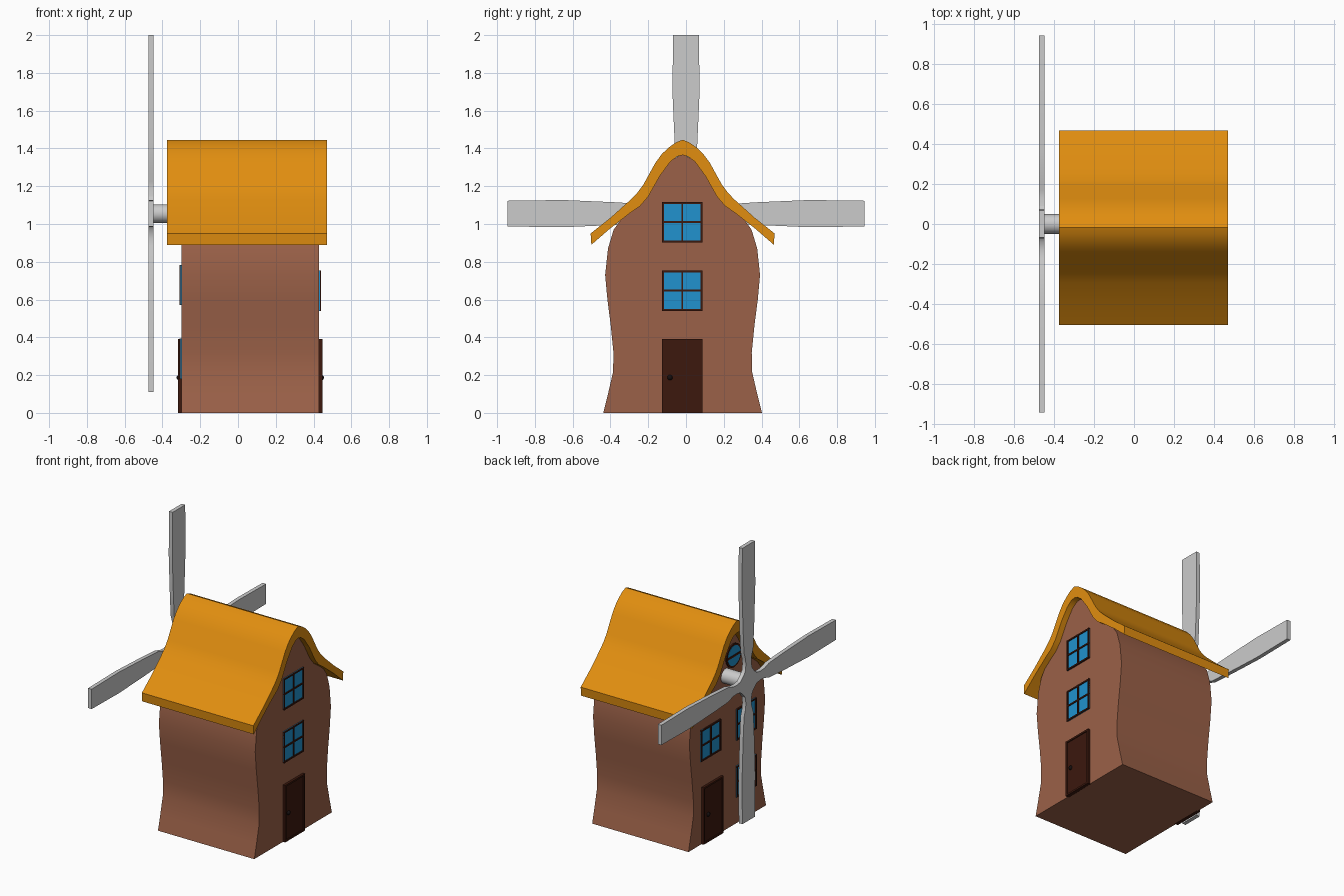
import bpy, bmesh, math
from mathutils import Vector

if "Cube" in bpy.data.objects:
    bpy.data.objects.remove(bpy.data.objects["Cube"])

CY = -0.018            # centre line of house
LEFT, RIGHT = -0.30, 0.43


def mat(name, col):
    m = bpy.data.materials.new(name)
    m.diffuse_color = (*col, 1)
    m.use_nodes = True
    m.node_tree.nodes["Principled BSDF"].inputs["Base Color"].default_value = m.diffuse_color
    return m


BRICK = mat("brick", (0.33, 0.12, 0.065))
THATCH = mat("thatch", (0.75, 0.27, 0.005))
GLASS = mat("glass", (0.015, 0.29, 0.62))
WOOD = mat("dark_wood", (0.045, 0.009, 0.004))
IRON = mat("iron", (0.008, 0.005, 0.005))


def finish(bm, name, m=None, smooth=None):
    bmesh.ops.recalc_face_normals(bm, faces=bm.faces)
    me = bpy.data.meshes.new(name)
    bm.to_mesh(me)
    bm.free()
    ob = bpy.data.objects.new(name, me)
    bpy.context.collection.objects.link(ob)
    if m:
        me.materials.append(m)
    if smooth:
        bpy.ops.object.select_all(action='DESELECT')
        ob.select_set(True)
        bpy.context.view_layer.objects.active = ob
        bpy.ops.object.shade_smooth_by_angle(angle=math.radians(smooth))
    return ob


def extrude(name, pts, x0, x1, m=None, smooth=None):
    """Extrude a y-z outline along x."""
    bm = bmesh.new()
    f = bm.faces.new([bm.verts.new((x0, y, z)) for y, z in pts])
    r = bmesh.ops.extrude_face_region(bm, geom=[f])
    vs = [v for v in r['geom'] if isinstance(v, bmesh.types.BMVert)]
    bmesh.ops.translate(bm, verts=vs, vec=(x1 - x0, 0, 0))
    return finish(bm, name, m, smooth)


def rect(y0, y1, z0, z1):
    return [(y0, z0), (y1, z0), (y1, z1), (y0, z1)]


def circle(y, z, r, n=32):
    return [(y + r * math.cos(2 * math.pi * i / n), z + r * math.sin(2 * math.pi * i / n)) for i in range(n)]


def mirrored(half):
    """Half outline listed from right side towards the centre line."""
    return [(CY + y, z) for y, z in half] + [(CY - y, z) for y, z in reversed(half) if y > 0]


# House body with wavy walls
extrude("house_body", mirrored([
    (.42, 0), (.395, .1), (.368, .217), (.366, .32), (.38, .46), (.398, .6), (.41, .73), (.395, .87),
    (.365, .97), (.31, 1.045), (.276, 1.075), (.182, 1.155), (.12, 1.265), (.065, 1.335), (0, 1.37)]),
    LEFT, RIGHT, BRICK, 35)

# Curved roof band
outer = [(.487, .95), (.382, 1.033), (.276, 1.128), (.24, 1.165), (.208, 1.208), (.144, 1.324),
         (.11, 1.37), (.075, 1.404), (.035, 1.432), (0, 1.446)]
inner = [(.483, .89), (.385, .975), (.276, 1.06), (.225, 1.095), (.182, 1.145), (.12, 1.255),
         (.065, 1.33), (.03, 1.357), (0, 1.365)]
roof = mirrored(outer) + list(reversed(mirrored(inner)))
extrude("roof", roof, -.375, .47, THATCH, 40)


def slab(name, wall, pts, depth, m, smooth=None):
    """Thin plate standing off a gable wall (side given by sign)."""
    s = 1 if wall > 0 else -1
    extrude(name, pts, wall - s * .01, wall + s * depth, m, smooth)


def window(name, wall, y, z, w=.214, h=.214):
    t = .01
    slab(name + "_glass", wall, rect(y, y + w, z, z + h), .004, GLASS)
    for i, k in enumerate((0, .5, 1)):
        yy, zz = y + k * (w - t), z + k * (h - t)
        slab(f"{name}_upright_{i}", wall, rect(yy, yy + t, z, z + h), .01, WOOD)
        slab(f"{name}_rail_{i}", wall, rect(y, y + w, zz, zz + t), .0095, WOOD)


def door(name, wall, y, knob_y):
    s = 1 if wall > 0 else -1
    w, h, t = .214, .39, .012
    slab(name + "_panel", wall, rect(y, y + w, 0, h), .011, WOOD)
    for i, r in enumerate((rect(y, y + t, 0, h), rect(y + w - t, y + w, 0, h),
                           rect(y, y + w, h - t, h), rect(y, y + w, 0, t))):
        slab(f"{name}_frame_{i}", wall, r, .017, WOOD)
    bm = bmesh.new()
    bmesh.ops.create_uvsphere(bm, u_segments=16, v_segments=10, radius=.014)
    bmesh.ops.translate(bm, verts=bm.verts, vec=(wall + s * .011, knob_y, .187))
    finish(bm, name + "_knob", IRON, 60)


# Right gable
window("right_top_window", RIGHT, -.127, .903)
window("right_middle_window", RIGHT, -.127, .54)
door("right_door", RIGHT, -.127, -.085)

# Left gable
door("left_door", LEFT, .045, .205)
window("left_window_over_door", LEFT, .06, .57)
window("left_middle_window", LEFT, -.325, .57)
window("left_low_window", LEFT, -.325, .18)
RY, RZ = -.08, 1.165
slab("round_window_frame", LEFT, circle(RY, RZ, .08), .008, WOOD, 40)
slab("round_window_glass", LEFT, circle(RY, RZ, .068), .01, GLASS, 40)
slab("round_window_bar", LEFT, rect(RY - .07, RY + .07, RZ - .007, RZ + .007), .013, WOOD)

# Sails: one arm outline turned four times about the hub
HUB = 1.055
arm = [(.065, -.055), (.09, -.036), (.13, -.03), (.17, -.033), (.22, -.05), (.375, -.06), (.65, -.072), (.945, -.068)]
arm += [(r, -w) for r, w in reversed(arm)][:-1]
sail = []
for k in range(4):
    c, s = round(math.cos(k * math.pi / 2)), round(math.sin(k * math.pi / 2))
    sail += [(r * c - w * s, HUB + r * s + w * c) for r, w in arm]
extrude("sails", sail, -.475, -.448, None, 30)

# Sail shaft
extrude("sail_shaft", circle(0, HUB, .049), -.45, -.28, None, 40)
